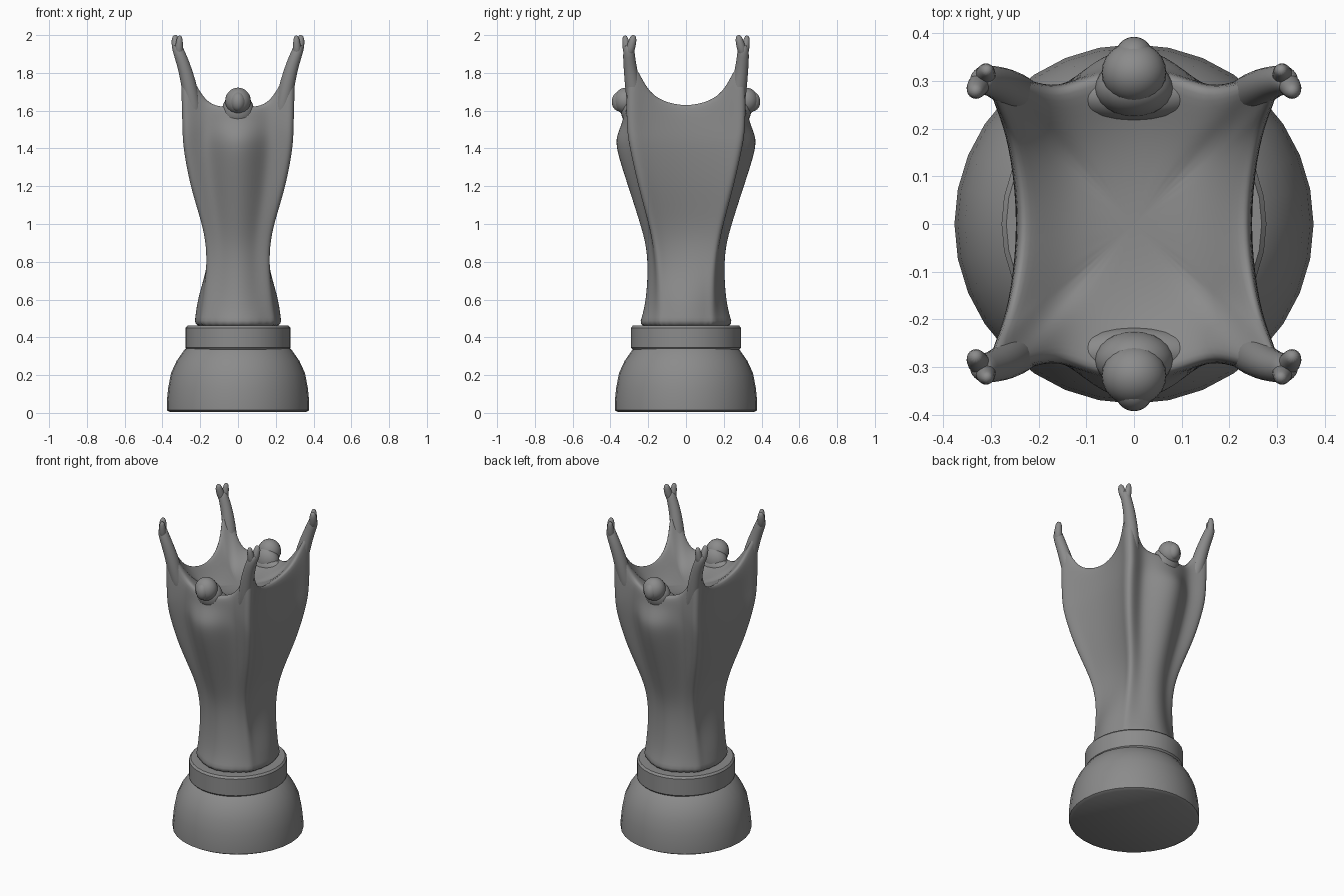
import bpy, bmesh, math
from mathutils import Vector

if "Cube" in bpy.data.objects:
    bpy.data.objects.remove(bpy.data.objects["Cube"])

grey = bpy.data.materials.new("dark_grey")
grey.diffuse_color = (0.26, 0.26, 0.26, 1)
grey.use_nodes = True
grey.node_tree.nodes["Principled BSDF"].inputs["Base Color"].default_value = grey.diffuse_color


def finish(name, bm, subsurf=0, angle=180):
    bmesh.ops.recalc_face_normals(bm, faces=bm.faces)
    me = bpy.data.meshes.new(name)
    bm.to_mesh(me)
    bm.free()
    me.materials.append(grey)
    ob = bpy.data.objects.new(name, me)
    bpy.context.collection.objects.link(ob)
    if subsurf:
        mod = ob.modifiers.new("smooth", 'SUBSURF')
        mod.levels = mod.render_levels = subsurf
    bpy.ops.object.select_all(action='DESELECT')
    ob.select_set(True)
    bpy.context.view_layer.objects.active = ob
    if angle == 180:
        bpy.ops.object.shade_smooth()
    else:
        bpy.ops.object.shade_smooth_by_angle(angle=math.radians(angle))
    return ob


def bridge(bm, a, b):
    n = len(a)
    for i in range(n):
        bm.faces.new((a[i], a[(i + 1) % n], b[(i + 1) % n], b[i]))


def lathe(name, profile, sy=1.0, segs=32):
    bm = bmesh.new()
    rings = [[bm.verts.new((r * math.cos(2 * math.pi * i / segs),
                            sy * r * math.sin(2 * math.pi * i / segs), z))
              for i in range(segs)] for r, z in profile]
    for a, b in zip(rings, rings[1:]):
        bridge(bm, a, b)
    bm.faces.new(rings[0])
    bm.faces.new(rings[-1])
    return finish(name, bm, angle=35)


def tube(name, pts, segs=12):
    """Tapered limb through (x, y, z, radius) points with a rounded tip."""
    bm = bmesh.new()
    rings = []
    ps = [Vector(p[:3]) for p in pts]
    for i, p in enumerate(ps):
        d = (ps[min(i + 1, len(ps) - 1)] - ps[max(i - 1, 0)]).normalized()
        u = d.cross(Vector((0, 1, 0))).normalized()
        v = d.cross(u)
        rings.append([bm.verts.new(p + pts[i][3] * (u * math.cos(t) + v * math.sin(t)))
                      for t in [2 * math.pi * k / segs for k in range(segs)]])
    for a, b in zip(rings, rings[1:]):
        bridge(bm, a, b)
    bm.faces.new(rings[0])
    bm.faces.new(rings[-1])
    return finish(name, bm, subsurf=1)


def ball(name, c, r):
    bm = bmesh.new()
    bmesh.ops.create_uvsphere(bm, u_segments=24, v_segments=14, radius=1)
    for v in bm.verts:
        v.co = Vector((v.co.x * r[0], v.co.y * r[1], v.co.z * r[2])) + Vector(c)
    return finish(name, bm)


# pedestal and collar
lathe("base", [(0.36, 0.004), (0.377, 0.014), (0.377, 0.06), (0.37, 0.13), (0.355, 0.21),
               (0.325, 0.275), (0.283, 0.335), (0.27, 0.345)])
lathe("collar", [(0.265, 0.33), (0.278, 0.345), (0.278, 0.45), (0.268, 0.462)], sy=1.05)


# draped body: quarter section mirrored into full rings
def section(sx, cx, cy, dip, fy):
    return [(sx, 0), (sx * .7 + cx * .3, cy * .45), (sx * .3 + cx * .7, cy * .72),
            (cx * 1.03, cy * .9), (cx * .95, cy * 1.02), (cx * .74, cy * .5 + dip * .5),
            (cx * .54, dip), (cx * .3, dip * .35 + fy * .65), (0, fy)]


def full(q, zs):
    q = [(x, y, z) for (x, y), z in zip(q, zs)]
    half = q + [(-x, y, z) for x, y, z in reversed(q[:-1])]
    return half + [(x, -y, z) for x, y, z in reversed(half[1:-1])]


levels = [(.44, .24, .20, .165, .23, .265), (.50, .23, .19, .15, .205, .237),
          (.60, .219, .178, .148, .18, .215), (.75, .168, .164, .152, .172, .205),
          (.88, .15, .166, .168, .178, .212), (1.0, .16, .188, .195, .198, .247),
          (1.2, .21, .253, .255, .235, .315), (1.4, .24, .288, .30, .272, .385),
          (1.47, .243, .292, .312, .278, .38), (1.55, .243, .294, .32, .285, .335)]
bm = bmesh.new()
rings = [full(section(*l[1:]), [l[0]] * 9) for l in levels]
rim = full(section(.238, .305, .315, .285, .335),
           [1.63, 1.67, 1.76, 1.93, 1.92, 1.75, 1.65, 1.63, 1.62])
rings.append(rim)
# hollow between the raised arms
rings.append([(x * .86, y * .86, 1.6 + (z - 1.6) * .5) for x, y, z in rim])
rings.append([(x * .55, y * .55, 1.57) for x, y, z in rim])
rings.append([(x * .2, y * .2, 1.555) for x, y, z in rim])
vs = [[bm.verts.new(p) for p in r] for r in rings]
for a, b in zip(vs, vs[1:]):
    bridge(bm, a, b)
bm.faces.new(vs[0])
bm.faces.new(vs[-1])
finish("draped_body", bm, subsurf=2)

# four raised arms with forked hands
for sx in (1, -1):
    for sy in (1, -1):
        def limb(name, pts):
            tube(name, [(sx * x, sy * y, z, r) for x, y, z, r in pts])
        limb("arm", [(.215, .25, 1.52, .04), (.242, .27, 1.64, .046), (.264, .286, 1.76, .041),
                     (.293, .30, 1.86, .034), (.318, .303, 1.92, .032), (.322, .302, 1.955, .022)])
        limb("fingers", [(.315, .305, 1.89, .026), (.328, .29, 1.94, .024),
                         (.333, .28, 1.98, .021), (.332, .277, 2.002, .010)])
        limb("thumb", [(.312, .305, 1.89, .025), (.312, .316, 1.94, .022),
                       (.309, .322, 1.98, .017), (.308, .323, 1.999, .009)])

# back-to-back heads with faces, necks and shoulders
for s in (1, -1):
    ball("head", (0, s * .318, 1.652), (.068, .064, .07))
    ball("face", (0, s * .352, 1.648), (.04, .041, .052))
    ball("neck", (0, s * .285, 1.605), (.083, .06, .085))
    ball("shoulders", (0, s * .27, 1.565), (.15, .055, .07))
